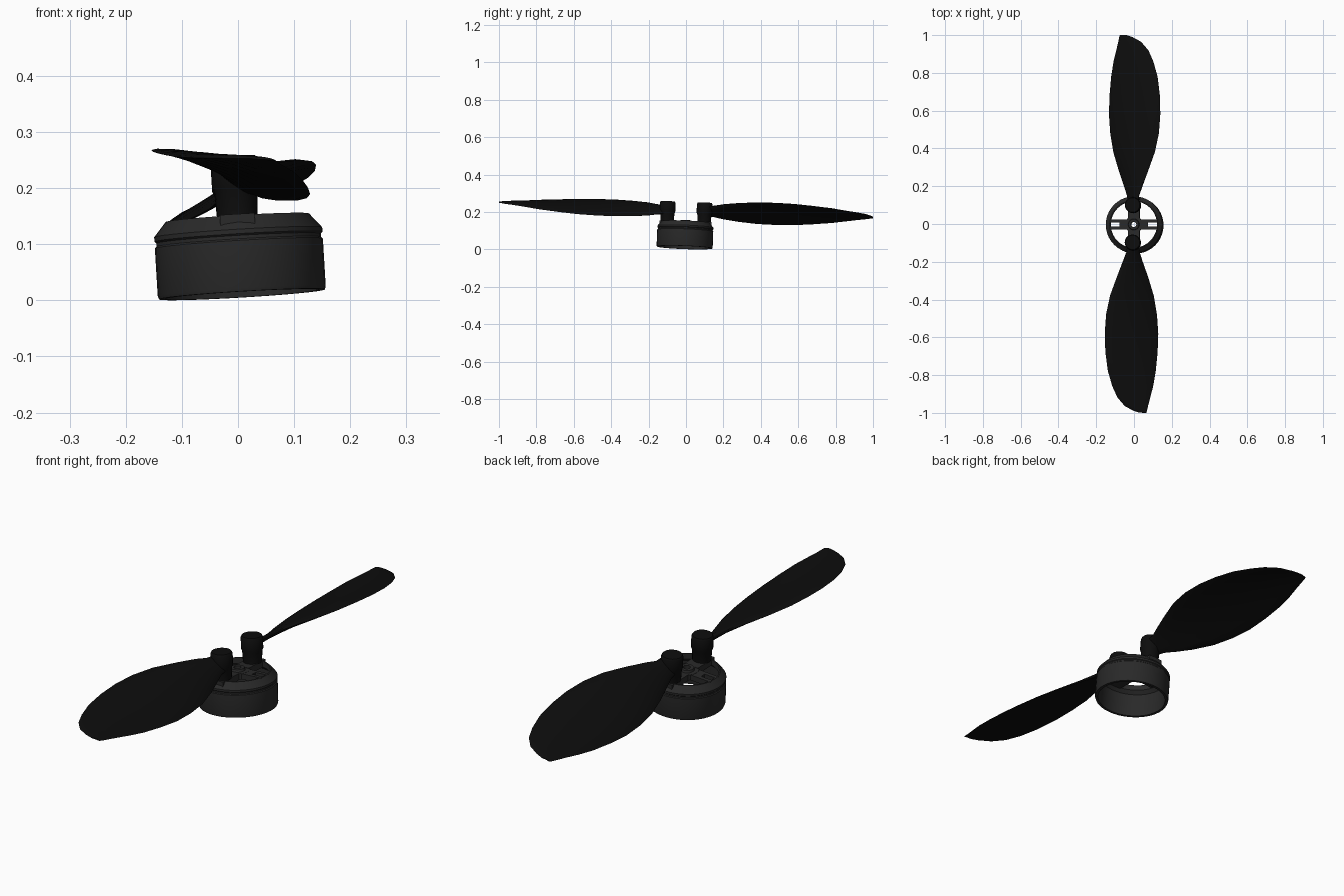
import bpy, bmesh, math
from mathutils import Matrix

if "Cube" in bpy.data.objects:
    bpy.data.objects.remove(bpy.data.objects["Cube"])

# whole model leans slightly
TILT = (Matrix.Translation((0.007, -0.0075, 0.0105))
        @ Matrix.Rotation(-0.06, 4, 'Y') @ Matrix.Rotation(-0.0375, 4, 'X'))
HALF = Matrix.Rotation(math.pi, 4, 'Z')


def material(name, v):
    m = bpy.data.materials.new(name)
    m.diffuse_color = (v, v, v, 1)
    m.use_nodes = True
    m.node_tree.nodes["Principled BSDF"].inputs["Base Color"].default_value = m.diffuse_color
    return m


metal = material("dark_metal", 0.022)
black = material("black_plastic", 0.004)


def finish(bm, name, mat, turn=Matrix.Identity(4)):
    bmesh.ops.recalc_face_normals(bm, faces=bm.faces)
    me = bpy.data.meshes.new(name)
    bm.to_mesh(me)
    bm.free()
    me.materials.append(mat)
    ob = bpy.data.objects.new(name, me)
    bpy.context.collection.objects.link(ob)
    ob.matrix_world = TILT @ turn
    bpy.ops.object.select_all(action='DESELECT')
    bpy.context.view_layer.objects.active = ob
    ob.select_set(True)
    bpy.ops.object.shade_smooth_by_angle(angle=math.radians(35))
    return ob


def loft(bm, rings, close=False, caps=False):
    """Skin a list of closed point rings."""
    rows = [[bm.verts.new(p) for p in r] for r in rings]
    n = len(rows[0])
    pairs = list(zip(rows, rows[1:])) + ([(rows[-1], rows[0])] if close else [])
    for a, b in pairs:
        for i in range(n):
            j = (i + 1) % n
            bm.faces.new((a[i], a[j], b[j], b[i]))
    if caps:
        bm.faces.new(rows[0])
        bm.faces.new(rows[-1])


def circle(r, z, n, y=0):
    return [(r * math.cos(2 * math.pi * i / n), y + r * math.sin(2 * math.pi * i / n), z)
            for i in range(n)]


def lathe(name, profile, n, mat, y=0, ring=True, turn=Matrix.Identity(4)):
    bm = bmesh.new()
    loft(bm, [circle(r, z, n, y) for r, z in profile], close=ring, caps=not ring)
    return finish(bm, name, mat, turn)


def box(bm, x0, x1, y0, y1, z0, z1):
    loft(bm, [[(x0, y0, z), (x1, y0, z), (x1, y1, z), (x0, y1, z)] for z in (z0, z1)], caps=True)


# motor bell: open ring with groove and chamfered rim
lathe("motor_bell", [(.137, 0), (.148, 0), (.150, .006), (.150, .091), (.147, .094),
                     (.147, .100), (.150, .103), (.150, .111), (.128, .137),
                     (.123, .137), (.123, .114), (.137, .100)], 40, metal)

# centre hub with shaft hole and small boss
lathe("centre_hub", [(.014, .114), (.046, .114), (.046, .137), (.030, .137),
                     (.027, .146), (.014, .146)], 24, metal)

for side, turn in (("front", HALF), ("back", Matrix.Identity(4))):
    # slotted spoke sideways and broad spoke under the blade post
    bm = bmesh.new()
    for y in (-.019, .019):
        box(bm, .03, .127, y - .008, y + .008, .114, .1365)
    box(bm, .03, .075, -.012, .012, .114, .1365)
    finish(bm, side + "_slotted_spoke", metal, turn)
    bm = bmesh.new()
    box(bm, -.031, .031, .03, .139, .112, .1385)
    finish(bm, side + "_blade_spoke", metal, turn)

    # blade post with wider collar
    lathe(side + "_blade_post", [(.036, .136), (.038, .180), (.042, .190),
                                 (.042, .236), (.038, .243)], 20, black, .099, False, turn)

    # twisted blade: y, left x, right x, pitch degrees, half thickness
    stations = [(.10, -.028, .028, 38, .014), (.15, -.034, .034, 37, .013),
                (.20, -.050, .052, 35, .012), (.28, -.078, .082, 29, .012),
                (.38, -.108, .118, 24, .011), (.48, -.125, .139, 21, .010),
                (.58, -.132, .146, 19, .009), (.68, -.129, .143, 16.5, .008),
                (.78, -.120, .130, 14, .007), (.86, -.107, .107, 11, .006),
                (.92, -.092, .080, 9, .005), (.965, -.081, .041, 8, .004),
                (.990, -.076, -.005, 7, .003), (1.0, -.073, -.035, 7, .002)]
    rings = []
    for y, xl, xr, pitch, t in stations:
        ring = []
        for i in range(16):
            a = 2 * math.pi * i / 16
            x = (xl + xr) / 2 + (xr - xl) / 2 * math.cos(a)
            camber = .05 * (xr - xl) * (math.sin(a) ** 2 - .5)
            z = .200 + x * math.tan(math.radians(pitch)) + camber + t * math.sin(a)
            ring.append((x, y, z + .008 * y ** 3))
        rings.append(ring)
    bm = bmesh.new()
    loft(bm, rings, caps=True)
    finish(bm, side + "_blade", black, turn)
